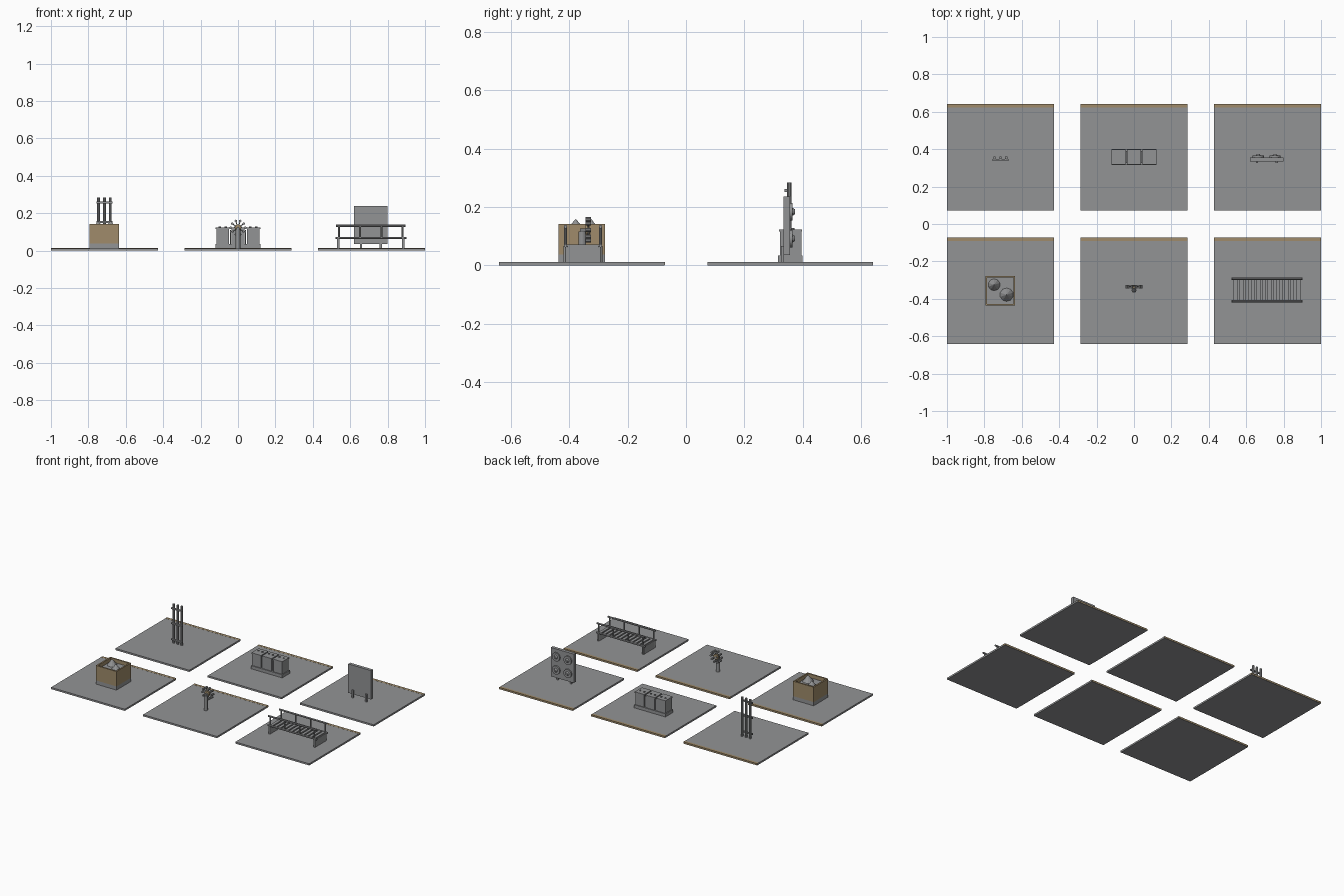
import bpy, math

if "Cube" in bpy.data.objects:
    bpy.data.objects.remove(bpy.data.objects["Cube"])

def material(name, rgb):
    m = bpy.data.materials.new(name)
    m.diffuse_color = (*rgb, 1)
    m.use_nodes = True
    m.node_tree.nodes["Principled BSDF"].inputs["Base Color"].default_value = m.diffuse_color
    return m

GREY = material("concrete_grey", (0.29, 0.295, 0.30))
BROWN = material("wood_brown", (0.35, 0.26, 0.145))

def finish(ob, name, mat):
    ob.name = name
    ob.data.materials.append(mat)
    return ob

def box(name, x, y, z, mat=GREY):
    """Box from three (low, high) ranges."""
    bpy.ops.mesh.primitive_cube_add(size=1, location=[sum(r) / 2 for r in (x, y, z)])
    ob = bpy.context.object
    for v in ob.data.vertices:
        v.co = [c * (r[1] - r[0]) for c, r in zip(v.co, (x, y, z))]
    return finish(ob, name, mat)

def around(c, half):
    return (c - half, c + half)

def cyl(name, loc, r, depth, axis="z", n=12, mat=GREY, top=None):
    """Cylinder, or a cone when a top radius is given, along one axis."""
    rot = {"z": (0, 0, 0), "y": (-math.pi / 2, 0, 0), "x": (0, math.pi / 2, 0)}[axis]
    bpy.ops.mesh.primitive_cone_add(vertices=n, radius1=r, radius2=r if top is None else top,
                                    depth=depth, location=loc, rotation=rot)
    ob = finish(bpy.context.object, name, mat)
    if top is None:
        bpy.ops.object.shade_smooth_by_angle()
    return ob

T = 0.012          # ground plate thickness
CX, CY = 0.714, 0.357

# Six ground plates, each with a brown strip along the back edge
for i in (-1, 0, 1):
    for j in (-1, 1):
        x = around(i * CX, 0.286)
        box("ground_plate", x, around(j * CY, 0.284), (0, T))
        back = j * CY + 0.284
        box("edge_strip", x, (back - 0.018, back + 0.0006), (0.002, T + 0.0006), BROWN)

# Sand box: grey plinth, four brown walls, sand and two heaps
bx, by, h, w = -0.715, -0.357, 0.08, 0.010
box("sandbox_plinth", around(bx, h), around(by, h), (T, 0.038))
for s in (-1, 1):
    box("sandbox_side_wall", around(bx + s * (h - w / 2), w / 2), around(by, h), (0.038, 0.142), BROWN)
    box("sandbox_end_wall", around(bx, h - w), around(by + s * (h - w / 2), w / 2), (0.038, 0.142), BROWN)
box("sand", around(bx, h - w), around(by, h - w), (0.038, 0.116))
for x, y, r in ((-0.748, -0.325, 0.032), (-0.681, -0.378, 0.036)):
    cyl("sand_heap", (x, y, 0.138), r, 0.044, n=10, top=0)

# Flower wheel on a post
cyl("wheel_post", (0, -0.355, 0.064), 0.013, 0.104)
cyl("wheel_axle", (0, -0.345, 0.118), 0.008, 0.036, "y")
cyl("wheel_hub", (0, -0.337, 0.122), 0.018, 0.014, "y", mat=BROWN)
for k in range(10):
    a = math.tau * k / 10
    c, s = math.cos(a), math.sin(a)
    spoke = cyl("wheel_spoke", (0.025 * c, -0.335, 0.122 + 0.025 * s), 0.003, 0.024, "x", 6)
    spoke.rotation_euler = (0, math.pi / 2 - a, 0)
    cyl("wheel_petal", (0.038 * c, -0.335, 0.122 + 0.038 * s), 0.007, 0.020, "y", 10)

# Slatted bridge with end boards and two handrails
for x in (0.536, 0.884):
    box("bridge_end_board", around(x, 0.006), (-0.420, -0.290), (T, 0.064))
for y in (-0.413, -0.293):
    cyl("bridge_deck_rail", (0.71, y, 0.068), 0.006, 0.38, "x", 10)
    cyl("bridge_hand_rail", (0.71, y, 0.133), 0.006, 0.37, "x", 10)
    for x in (0.540, 0.653, 0.767, 0.880):
        cyl("bridge_rail_post", (x, y, 0.100), 0.005, 0.065, n=8)
    for x in (0.536, 0.884):
        cyl("bridge_leg", (x, y, 0.038), 0.007, 0.056, n=8)
for k in range(12):
    box("bridge_slat", around(0.545 + k * 0.03, 0.010), (-0.410, -0.296), (0.064, 0.072))

# Climbing bars: three poles with cross bars
for dx in (-0.031, 0, 0.031):
    cyl("climbing_pole", (-0.714 + dx, 0.354, (T + 0.285) / 2), 0.008, 0.285 - T, n=10)
for z in (0.040, 0.152, 0.257):
    box("climbing_cross_bar", around(-0.714, 0.042), (0.338, 0.348), around(z, 0.005))

# Three bins on a shared base
box("bin_base", (-0.121, 0.121), (0.316, 0.400), (T, 0.034))
for x in (-0.082, 0, 0.082):
    box("bin_body", around(x, 0.034), (0.322, 0.395), (0.034, 0.116))
    box("bin_lid", around(x, 0.037), (0.318, 0.398), (0.116, 0.124))
    for dx in (-0.016, 0.016):
        cyl("lid_knob", (x + dx, 0.366, 0.126), 0.006, 0.006)
for x in (-0.041, 0.041):
    box("bin_divider", around(x, 0.003), (0.326, 0.390), (0.034, 0.110))

# Play board with two legs and four dials on the back
box("board_panel", (0.620, 0.798), (0.334, 0.356), (0.035, 0.237))
for x in (0.657, 0.763):
    box("board_leg", around(x, 0.006), (0.326, 0.336), (T, 0.066))
for x in (0.664, 0.754):
    for z in (0.092, 0.184):
        cyl("board_dial", (x, 0.360, z), 0.030, 0.010, "y", 20)
        cyl("dial_knob", (x, 0.368, z), 0.016, 0.012, "y", 16, top=0.008)
